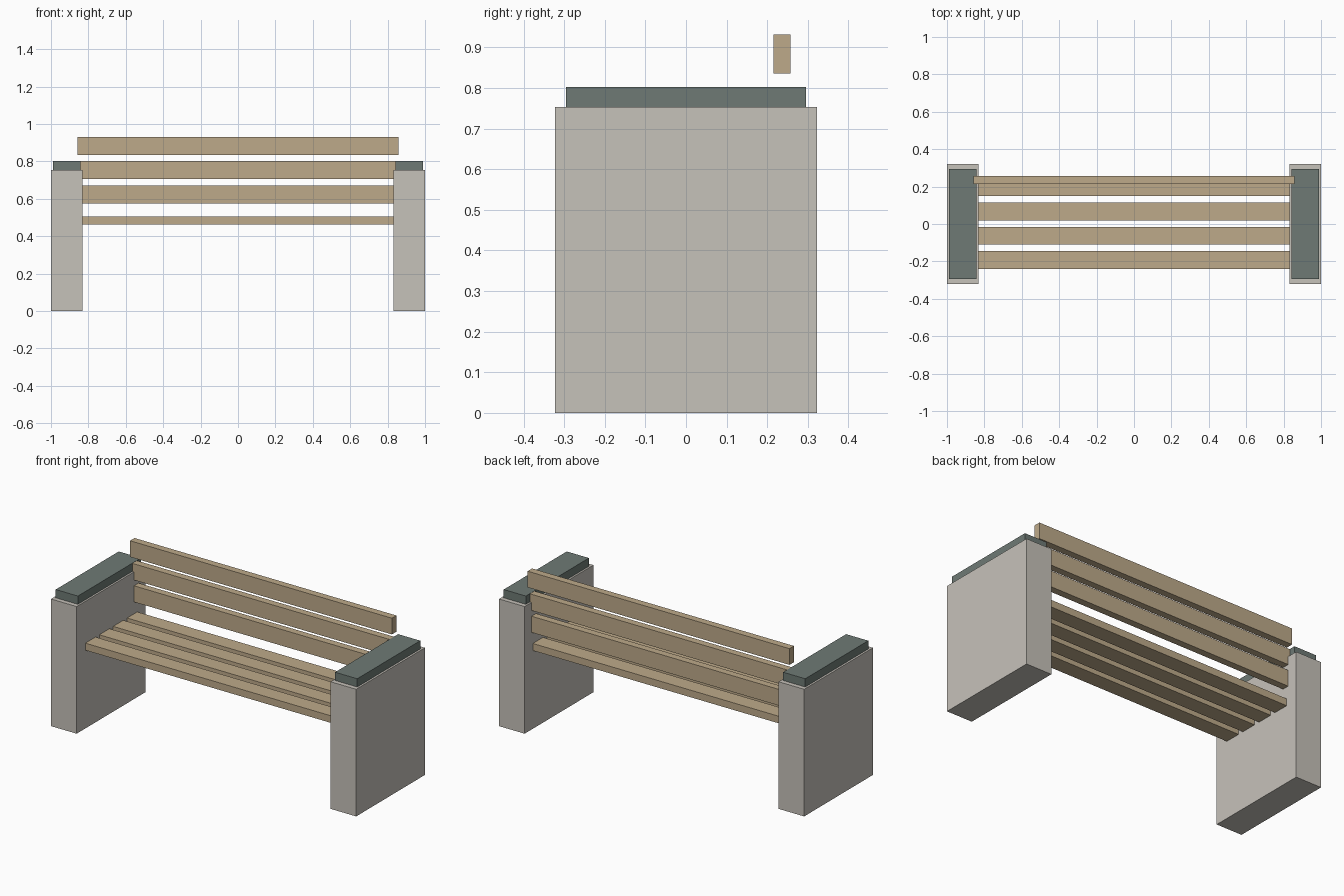
import bpy

if "Cube" in bpy.data.objects:
    bpy.data.objects.remove(bpy.data.objects["Cube"])


def material(name, rgb):
    m = bpy.data.materials.new(name)
    m.diffuse_color = (*rgb, 1.0)
    m.use_nodes = True
    m.node_tree.nodes["Principled BSDF"].inputs["Base Color"].default_value = m.diffuse_color
    return m


concrete = material("concrete", (0.565, 0.539, 0.491))
wood = material("light wood", (0.515, 0.402, 0.254))
slate = material("grey green", (0.156, 0.195, 0.178))


def box(name, lo, hi, mat):
    """Axis-aligned box between two corners."""
    bpy.ops.mesh.primitive_cube_add(size=1)
    ob = bpy.context.object
    ob.name = name
    ob.location = [(a + b) / 2 for a, b in zip(lo, hi)]
    ob.scale = [b - a for a, b in zip(lo, hi)]
    bpy.ops.object.transform_apply(location=True, rotation=False, scale=True)
    ob.data.materials.append(mat)
    return ob


# Concrete end blocks with armrest caps
for side, s in (("left", -1), ("right", 1)):
    x0, x1 = sorted((s * 0.832, s * 1.0))
    box(side + "_end_block", (x0, -0.322, 0), (x1, 0.322, 0.753), concrete)
    x0, x1 = sorted((s * 0.843, s * 0.988))
    box(side + "_armrest", (x0, -0.295, 0.753), (x1, 0.295, 0.802), slate)

HALF = 0.858   # slats run a little way into the end blocks
PITCH = 0.13

# Seat slats
for i in range(4):
    y = -0.1925 + i * PITCH
    box(f"seat_slat_{i + 1}", (-HALF, y - 0.0475, 0.463), (HALF, y + 0.0475, 0.505), wood)

# Backrest slats, the top one clear of the armrests
for i in range(3):
    z = 0.575 + i * PITCH
    box(f"back_slat_{i + 1}", (-HALF, 0.215, z), (HALF, 0.257, z + 0.096), wood)
